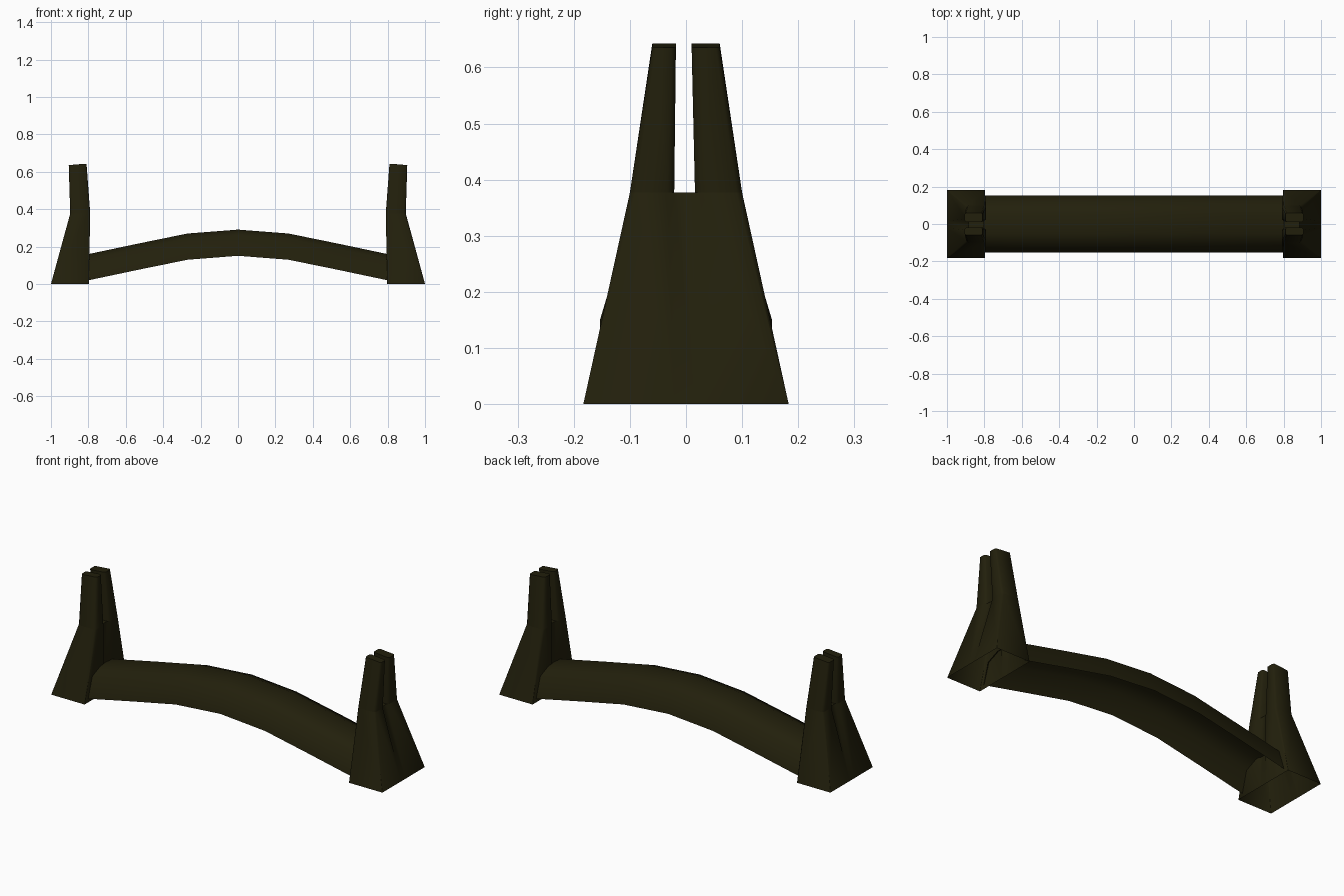
import bpy, bmesh, math

if "Cube" in bpy.data.objects:
    bpy.data.objects.remove(bpy.data.objects["Cube"])

paint = bpy.data.materials.new("dark_olive")
paint.diffuse_color = (0.016, 0.014, 0.0035, 1)
paint.use_nodes = True
paint.node_tree.nodes["Principled BSDF"].inputs["Base Color"].default_value = paint.diffuse_color


def loft(bm, rings, cap_end=False, closed=True):
    """Join rings of equal length into a tube or an open strip."""
    loops = [[bm.verts.new(p) for p in r] for r in rings]
    n = len(loops[0])
    for a, b in zip(loops, loops[1:]):
        for i in range(n if closed else n - 1):
            j = (i + 1) % n
            bm.faces.new((a[i], a[j], b[j], b[i]))
    if cap_end:
        bm.faces.new(loops[-1])


def finish(bm, name):
    bmesh.ops.remove_doubles(bm, verts=bm.verts, dist=0.0005)
    bmesh.ops.recalc_face_normals(bm, faces=bm.faces)
    me = bpy.data.meshes.new(name)
    bm.to_mesh(me)
    bm.free()
    me.materials.append(paint)
    ob = bpy.data.objects.new(name, me)
    bpy.context.collection.objects.link(ob)
    bpy.ops.object.select_all(action='DESELECT')
    ob.select_set(True)
    bpy.context.view_layer.objects.active = ob
    bpy.ops.object.shade_smooth_by_angle(angle=math.radians(65))


def prong_ring(s, x0, x1, y_in, y_out, c, g, z_in, z_out):
    """Rectangle with chamfers c on the outer corners and g on the slot corners."""
    k = 1 if y_out > y_in else -1
    pts = [(x0 + g, y_in, z_in), (x1 - g, y_in, z_out), (x1, y_in + k * g, z_out),
           (x1, y_out - k * c, z_out), (x1 - c, y_out, z_out),
           (x0 + c, y_out, z_in), (x0, y_out - k * c, z_in), (x0, y_in + k * g, z_in)]
    return [(s * x, y, z) for x, y, z in pts]


def body_ring(s, x0, x1, hy, c, g, z):
    """Both prong outlines joined: chamfered corners and a shallow groove."""
    front = prong_ring(s, x0, x1, -0.021, -hy, c, g, z, z)
    back = prong_ring(s, x0, x1, 0.016, hy, c, g, z, z)
    return front[1:] + front[:1] + back[:1] + back[:0:-1]


# end posts: tapered shell open below, split into two prongs above
for s, side in ((-1, "left"), (1, "right")):
    bm = bmesh.new()
    loft(bm, [body_ring(s, 0.798, 1.0, 0.183, 0.001, 0, 0),
              body_ring(s, 0.79, 0.897, 0.1, 0.01, 0.012, 0.377)])
    # slot floor between the prongs
    bm.faces.new([bm.verts.new((s * x, y, 0.377)) for x, y in
                  ((0.802, -0.021), (0.885, -0.021), (0.885, 0.016), (0.802, 0.016))])
    finish(bm, side + "_post")
    for name, in0, in1, out in (("front", -0.021, -0.018, -1), ("back", 0.016, 0.01, 1)):
        bm = bmesh.new()
        loft(bm, [prong_ring(s, 0.79, 0.897, in0, out * 0.1, 0.01, 0.012, 0.377, 0.377),
                  prong_ring(s, 0.81, 0.905, in1, out * 0.06, 0.007, 0.008, 0.643, 0.636)], True)
        finish(bm, f"{side}_{name}_prong")

# arched crossbar: channel with bevelled top, open underneath, swept along the arch
half = [(0.80, 0.02), (0.53, 0.077), (0.27, 0.13)]
path = [(-x, z) for x, z in half] + [(0, 0.151)] + [(x, z) for x, z in reversed(half)]
side = [(0.153, 0), (0.12, 0.11), (0.05, 0.14)]
section = side + [(-y, z) for y, z in reversed(side)]
bm = bmesh.new()
loft(bm, [[(x, y, z0 + z) for y, z in section] for x, z0 in path], closed=False)
finish(bm, "arched_crossbar")
